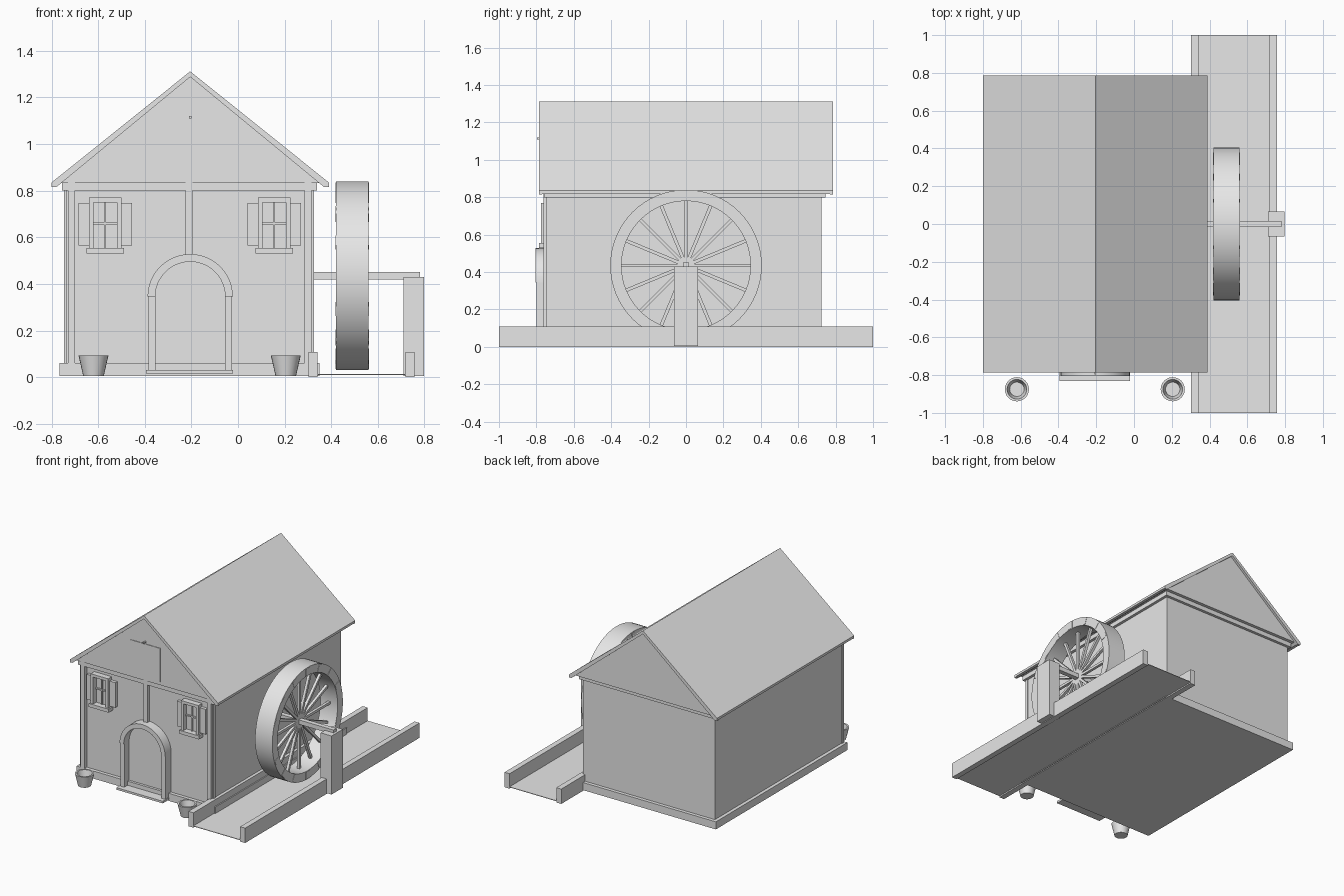
import bpy, bmesh, math
from mathutils import Matrix

cube = bpy.data.objects.get("Cube")
if cube:
    bpy.data.objects.remove(cube)

grey = bpy.data.materials.new("plain_grey")
grey.use_nodes = True
grey.diffuse_color = (0.8, 0.8, 0.8, 1)
grey.node_tree.nodes["Principled BSDF"].inputs["Base Color"].default_value = grey.diffuse_color


def finish(name, bm, smooth=False):
    bmesh.ops.recalc_face_normals(bm, faces=bm.faces)
    mesh = bpy.data.meshes.new(name)
    bm.to_mesh(mesh)
    bm.free()
    mesh.materials.append(grey)
    ob = bpy.data.objects.new(name, mesh)
    bpy.context.collection.objects.link(ob)
    if smooth:
        bpy.ops.object.select_all(action='DESELECT')
        ob.select_set(True)
        bpy.context.view_layer.objects.active = ob
        bpy.ops.object.shade_smooth_by_angle(angle=math.radians(35))
    return ob


def box(name, x, y, z, turn=None):
    """Box from (low, high) pairs, optionally transformed."""
    bm = bmesh.new()
    bmesh.ops.create_cube(bm, size=1)
    for v in bm.verts:
        v.co = [lo + (c + 0.5) * (hi - lo) for c, (lo, hi) in zip(v.co, (x, y, z))]
    if turn:
        bm.transform(turn)
    return finish(name, bm)


def prism(name, outline, y0, y1, smooth=False):
    """Extrude an (x, z) outline along y."""
    bm = bmesh.new()
    face = bm.faces.new([bm.verts.new((x, y0, z)) for x, z in outline])
    new = bmesh.ops.extrude_face_region(bm, geom=[face])["geom"]
    bmesh.ops.translate(bm, vec=(0, y1 - y0, 0),
                        verts=[g for g in new if isinstance(g, bmesh.types.BMVert)])
    return finish(name, bm, smooth)


def lathe(name, profile, steps, place, closed=False):
    """Spin a (radius, height) profile around z, then place it."""
    bm = bmesh.new()
    verts = [bm.verts.new((r, 0, h)) for r, h in profile]
    edges = [bm.edges.new(p) for p in zip(verts, verts[1:])]
    if closed:
        edges.append(bm.edges.new((verts[-1], verts[0])))
    bmesh.ops.spin(bm, geom=verts + edges, cent=(0, 0, 0), axis=(0, 0, 1),
                   angle=2 * math.pi, steps=steps)
    bmesh.ops.remove_doubles(bm, verts=bm.verts, dist=0.0005)
    bm.transform(place)
    return finish(name, bm, True)


def arc(cx, cz, r, a0, a1, n):
    angles = [math.radians(a0 + (a1 - a0) * i / n) for i in range(n + 1)]
    return [(cx + r * math.cos(a), cz + r * math.sin(a)) for a in angles]


MID = -0.205  # house centre line

# House body
box("walls", (-0.74, 0.32), (-0.735, 0.725), (0.01, 0.82))
box("plinth", (-0.765, 0.35), (-0.76, 0.75), (0.005, 0.06))
box("eaves_beam", (-0.755, 0.34), (-0.76, 0.745), (0.8, 0.832))

# Front timbers
for name, x, z0 in (("right_post", -0.715, 0.01), ("left_post", 0.3, 0.01),
                    ("middle_post", -0.21, 0.52)):
    box(name, (x - 0.015, x + 0.015), (-0.762, -0.73), (z0, 0.832))
for name, x in (("right_corner_post", -0.74), ("left_corner_post", 0.32)):
    box(name, (x - 0.006, x + 0.006), (-0.745, -0.725), (0.01, 0.81))

# Gable and roof
prism("gable", [(MID - 0.575, 0.832), (MID + 0.575, 0.832), (MID, 1.295)], -0.768, 0.768)


def roof_band(name, drop, y0, y1):
    prism(name, [(MID - 0.595, 0.835), (MID, 1.312), (MID + 0.595, 0.835),
                 (MID + 0.595, 0.835 - drop), (MID + 0.575, 0.835 - drop),
                 (MID, 1.312 - drop - 0.004), (MID - 0.575, 0.835 - drop),
                 (MID - 0.595, 0.835 - drop)], y0, y1)


roof_band("roof", 0.017, -0.771, 0.771)
roof_band("front_bargeboard", 0.02, -0.787, -0.771)
roof_band("back_bargeboard", 0.02, 0.771, 0.787)

# Loft hatch
box("loft_hatch", (-0.33, -0.085), (-0.772, -0.766), (0.857, 1.1))
box("hatch_hook", (-0.21, -0.2), (-0.796, -0.766), (1.11, 1.12))

# Windows with shutters
for side, x in (("right", -0.57), ("left", 0.155)):
    for name, a, b, z0, z1 in (("frame_side_a", -0.07, -0.05, 0.55, 0.77),
                               ("frame_side_b", 0.05, 0.07, 0.55, 0.77),
                               ("frame_top", -0.05, 0.05, 0.75, 0.77)):
        box(side + "_window_" + name, (x + a, x + b), (-0.776, -0.73), (z0, z1))
    box(side + "_window_sill", (x - 0.08, x + 0.08), (-0.785, -0.73), (0.53, 0.555))
    box(side + "_window_glass", (x - 0.05, x + 0.05), (-0.741, -0.73), (0.555, 0.75))
    box(side + "_window_upright_bar", (x - 0.004, x + 0.004), (-0.752, -0.735), (0.555, 0.75))
    box(side + "_window_cross_bar", (x - 0.05, x + 0.05), (-0.752, -0.735), (0.655, 0.664))
    for s, a in (("a", -0.115), ("b", 0.07)):
        box(side + "_shutter_" + s, (x + a, x + a + 0.045), (-0.758, -0.73), (0.565, 0.747))

# Arched doorway
prism("door", [(MID - 0.155, 0.03), (MID + 0.155, 0.03)]
      + arc(MID, 0.345, 0.155, 0, 180, 24), -0.742, -0.73)
prism("door_arch", arc(MID, 0.345, 0.183, 0, 180, 24)
      + arc(MID, 0.345, 0.15, 180, 0, 24), -0.805, -0.73, True)
for name, x in (("right_door_jamb", -0.385), ("left_door_jamb", -0.055)):
    box(name, (x, x + 0.03), (-0.798, -0.73), (0.03, 0.345))
box("door_step", (-0.395, -0.022), (-0.832, -0.73), (0.015, 0.03))

# Flower pots
for name, x in (("right_pot", -0.62), ("left_pot", 0.205)):
    lathe(name, [(0, 0.005), (0.044, 0.005), (0.064, 0.092), (0.052, 0.092),
                 (0.038, 0.03), (0, 0.03)], 24, Matrix.Translation((x, -0.875, 0)))

# Water channel
for name, x in (("inner_channel_wall", 0.302), ("outer_channel_wall", 0.718)):
    box(name, (x, x + 0.04), (-1, 1), (0, 0.108))
box("channel_floor", (0.33, 0.73), (-1, 1), (0.009, 0.013))

# Wheel support
box("wheel_post", (0.71, 0.797), (-0.065, 0.065), (0.005, 0.43))
box("axle", (0.3, 0.78), (-0.017, 0.017), (0.418, 0.45))

# Water wheel
HUB = Matrix.Translation((0.49, 0, 0.435))
lathe("wheel_rim", [(0.345, -0.069), (0.405, -0.069), (0.405, 0.069), (0.345, 0.069)],
      64, HUB @ Matrix.Rotation(math.pi / 2, 4, 'Y'), True)
for i in range(16):
    turn = HUB @ Matrix.Rotation(i * math.pi / 8, 4, 'X')
    box("spoke", (-0.01, 0.01), (0.01, 0.347), (-0.009, 0.009), turn)
    if i % 8:
        box("rim_block", (-0.071, 0.071), (0.348, 0.4), (-0.022, 0.022), turn)
